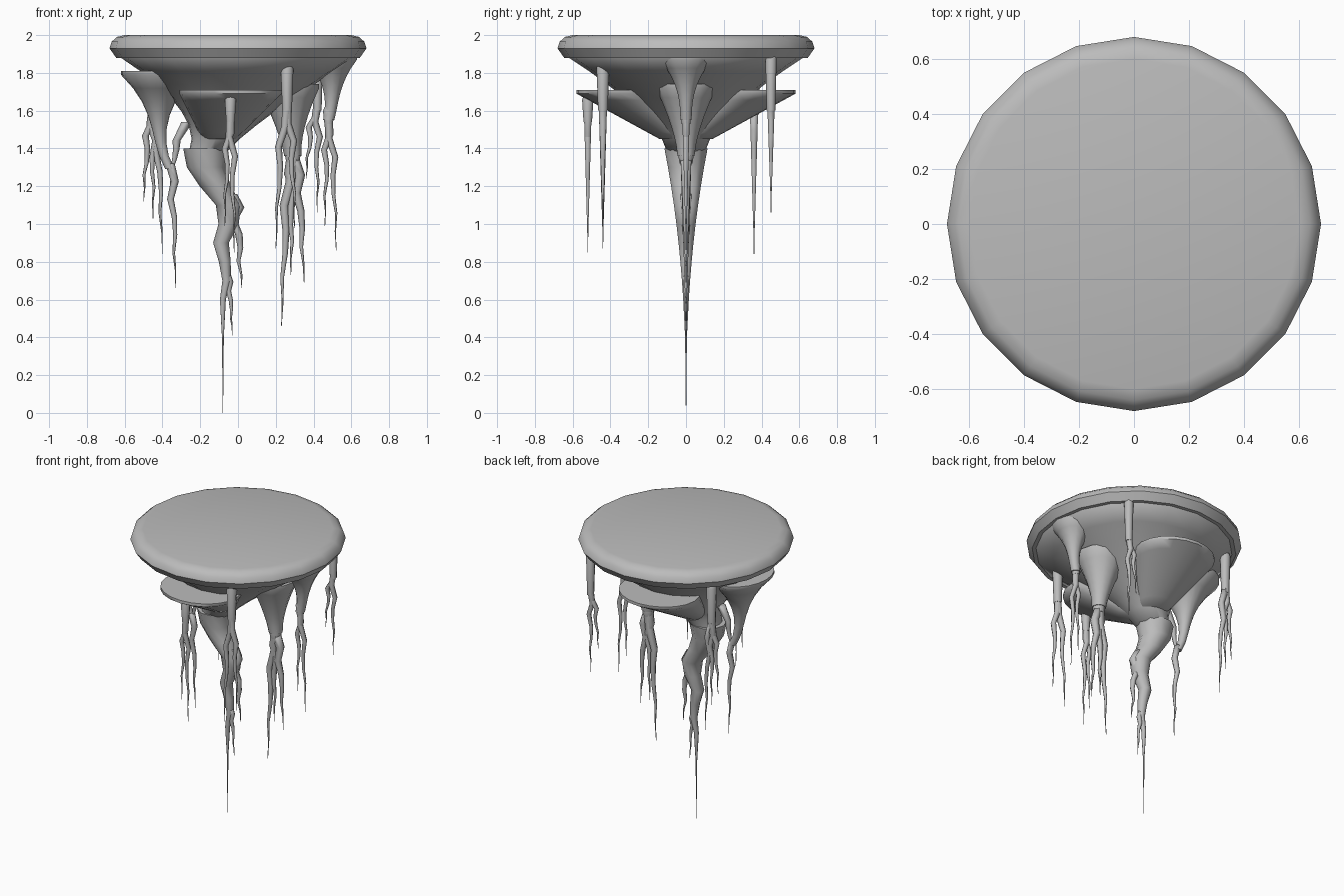
import bpy, bmesh, math
from mathutils import Vector

cube = bpy.data.objects.get("Cube")
if cube:
    bpy.data.objects.remove(cube, do_unlink=True)

stone = bpy.data.materials.new("stone_grey")
stone.use_nodes = True
grey = (0.5, 0.5, 0.5, 1)
stone.diffuse_color = grey
stone.node_tree.nodes["Principled BSDF"].inputs["Base Color"].default_value = grey


def loft(name, rings, sides, sharp_angle=60):
    """Skin horizontal elliptical rings given as (centre, radius_x, radius_y)."""
    bm = bmesh.new()
    loops = []
    for centre, radius_x, radius_y in rings:
        loop = []
        for i in range(sides):
            angle = math.tau * i / sides
            offset = Vector((radius_x * math.cos(angle), radius_y * math.sin(angle), 0))
            loop.append(bm.verts.new(Vector(centre) + offset))
        loops.append(loop)
    for upper, lower in zip(loops, loops[1:]):
        for i in range(sides):
            j = (i + 1) % sides
            bm.faces.new((upper[i], lower[i], lower[j], upper[j]))
    bm.faces.new(loops[0])
    bm.faces.new(reversed(loops[-1]))
    bmesh.ops.recalc_face_normals(bm, faces=bm.faces)
    mesh = bpy.data.meshes.new(name)
    bm.to_mesh(mesh)
    bm.free()
    mesh.materials.append(stone)
    obj = bpy.data.objects.new(name, mesh)
    bpy.context.collection.objects.link(obj)
    bpy.ops.object.select_all(action="DESELECT")
    obj.select_set(True)
    bpy.context.view_layer.objects.active = obj
    bpy.ops.object.shade_smooth_by_angle(angle=math.radians(sharp_angle))


def funnel(name, top, bottom, radius_x, radius_y, end_radius, power, sides=20, steps=7):
    """Lipped form narrowing downwards; a higher power pinches in sooner."""
    top, bottom = Vector(top), Vector(bottom)
    lip = top + Vector((0, 0, 0.02))
    rings = [(lip, radius_x, radius_y)]
    for i in range(steps + 1):
        t = i / steps
        centre = top.lerp(bottom, t ** (2 * power - 1))
        centre.z = top.z + (bottom.z - top.z) * t
        pinch = (1 - t) ** power
        rings.append((centre,
                      end_radius + (radius_x - end_radius) * pinch,
                      end_radius + (radius_y - end_radius) * pinch))
    loft(name, rings, sides)


def strand(name, start, tip_x, tip_z, radius, bend, steps=7):
    """Thin crooked root that tapers to a hair at its tip."""
    start = Vector(start)
    rings = []
    for i in range(steps + 1):
        t = i / steps
        kink = bend * math.sin(math.pi * i * 0.7) * (1 - t)
        x = start.x + (tip_x - start.x) * math.sqrt(t) + kink
        z = start.z + (tip_z - start.z) * t
        r = max(radius * (1 - t), 0.0015)
        rings.append(((x, start.y, z), r, r))
    loft(name, rings, sides=6, sharp_angle=80)


def forked_root(name, x, y, top, split, radius, tips):
    """Short stem that divides into one strand for every (x, z) tip."""
    knee = radius * 0.75
    loft(name + "_stem", [
        ((x, y, top), knee, knee),
        ((x, y, top - knee), radius, radius),
        ((x, y, split), knee, knee),
    ], sides=8)
    for number, (tip_x, tip_z) in enumerate(tips):
        bend = -0.02 if number % 2 else 0.02
        strand(f"{name}_strand_{number}", (x, y, split + knee), tip_x, tip_z, knee, bend)


# Round top slab: a quarter-round shoulder, then a tucked-in lower edge
slab = []
for step in range(4):
    turn = math.pi / 6 * step
    radius = 0.6 + 0.08 * math.sin(turn)
    slab.append(((0, 0, 1.93 + 0.07 * math.cos(turn)), radius, radius))
slab.append(((0, 0, 1.88), 0.645, 0.645))
loft("top_slab", slab, sides=20, sharp_angle=40)

# Tapering underside, leaning towards the tap root
funnel("underside", top=(0, 0, 1.88), bottom=(-0.16, 0, 1.38),
       radius_x=0.62, radius_y=0.62, end_radius=0.1, power=1.5)

# Matching front and back ledges
for side, label in ((-1, "front"), (1, "back")):
    funnel(label + "_ledge", top=(-0.04, side * 0.35, 1.69), bottom=(-0.1, side * 0.05, 1.45),
           radius_x=0.27, radius_y=0.23, end_radius=0.09, power=1)

# Side shelf that narrows into a root
funnel("side_shelf", top=(-0.42, 0, 1.79), bottom=(-0.36, 0, 1.29),
       radius_x=0.2, radius_y=0.24, end_radius=0.025, power=3)
strand("side_shelf_root", start=(-0.36, 0, 1.32), tip_x=-0.33, tip_z=0.66,
       radius=0.025, bend=0.02)
strand("side_shelf_web", start=(-0.27, 0, 1.54), tip_x=-0.36, tip_z=1.2,
       radius=0.03, bend=0.01)

# Central twisting tap root
sway = (-0.17, -0.17, -0.12, -0.05, -0.05, -0.09, -0.07, -0.06, -0.08)
tap = []
for step, x in enumerate(sway):
    z = 1.4 - step / 10
    radius = 0.12 * (z / 1.4) ** 2.4
    tap.append(((x, 0, z), radius, radius))
tap.append(((sway[-1], 0, 0.4), 0.005, 0.005))
tap.append(((sway[-1], 0, 0), 0.001, 0.001))
loft("tap_root", tap, sides=10, sharp_angle=80)
strand("tap_root_branch", start=(-0.04, 0, 1.16), tip_x=0.02, tip_z=0.66,
       radius=0.035, bend=0.03)
strand("tap_root_fork", start=(-0.06, 0, 0.74), tip_x=-0.03, tip_z=0.41,
       radius=0.02, bend=0.01)

# Inner and outer side roots flaring out of the underside
funnel("inner_root_flare", top=(0.27, 0, 1.72), bottom=(0.29, 0, 1.36),
       radius_x=0.16, radius_y=0.16, end_radius=0.045, power=1.5, sides=12)
forked_root("inner_root", x=0.29, y=0, top=1.42, split=1.32, radius=0.045,
            tips=((0.23, 0.46), (0.28, 0.73), (0.35, 0.69)))
funnel("outer_root_flare", top=(0.5, 0, 1.87), bottom=(0.48, 0, 1.55),
       radius_x=0.13, radius_y=0.14, end_radius=0.03, power=2.5, sides=12)
forked_root("outer_root", x=0.48, y=0, top=1.62, split=1.53, radius=0.03,
            tips=((0.46, 0.99), (0.52, 0.86)))

# Hanging roots around the ledges and rim
forked_root("front_ledge_root", x=-0.04, y=-0.52, top=1.68, split=1.54, radius=0.03,
            tips=((-0.07, 0.99), (-0.02, 0.85)))
forked_root("front_rim_root", x=0.26, y=-0.44, top=1.86, split=1.6, radius=0.034,
            tips=((0.2, 0.87), (0.3, 0.98)))
forked_root("back_rim_root", x=0.42, y=0.45, top=1.9, split=1.6, radius=0.03,
            tips=((0.36, 1.24), (0.42, 1.06)))
forked_root("back_corner_root", x=-0.45, y=0.36, top=1.87, split=1.58, radius=0.034,
            tips=((-0.5, 1.12), (-0.45, 1.03), (-0.4, 0.84)))
